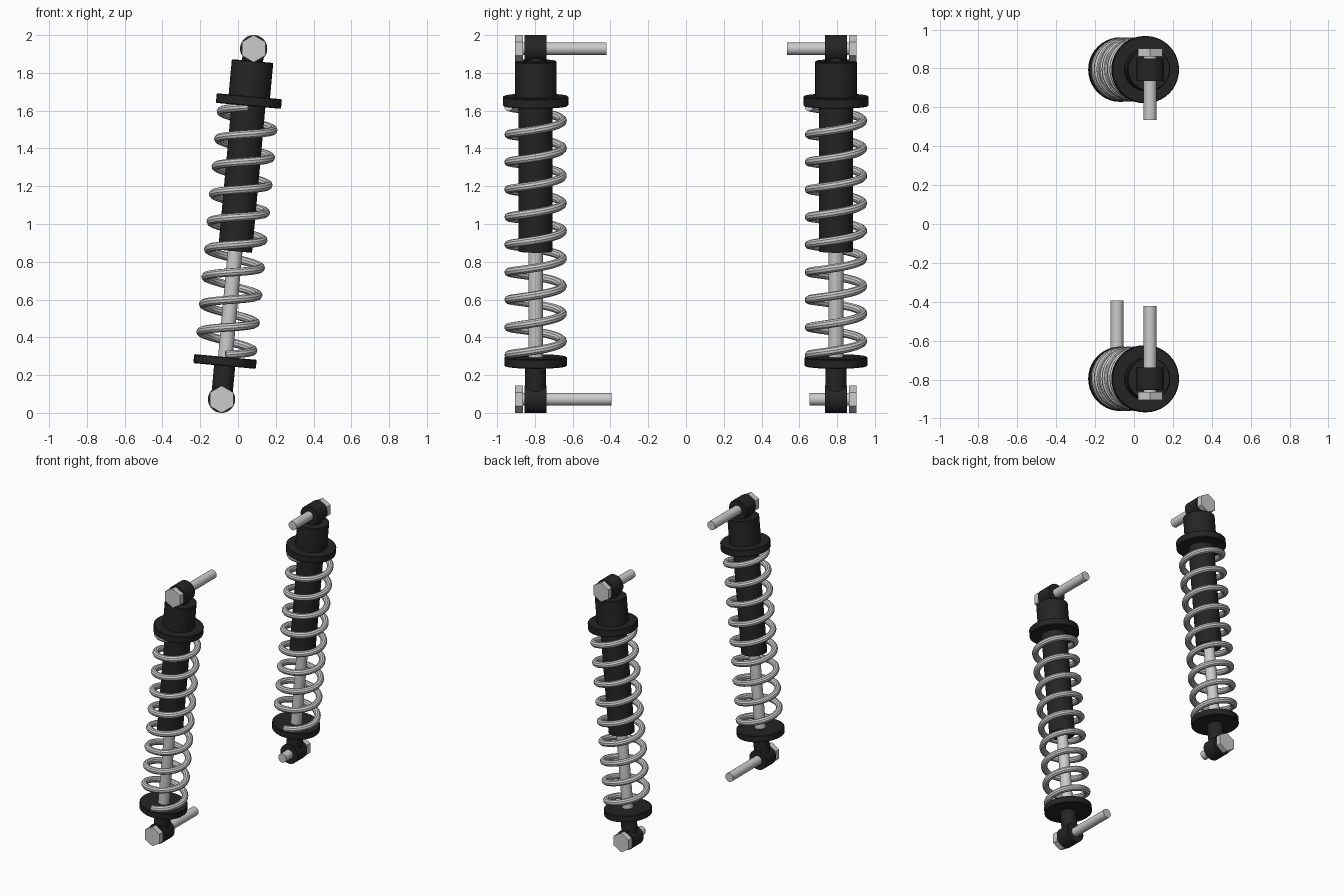
import bpy, math
from mathutils import Matrix, Vector

if "Cube" in bpy.data.objects:
    bpy.data.objects.remove(bpy.data.objects["Cube"])


def material(name, v):
    m = bpy.data.materials.new(name)
    m.diffuse_color = (v, v, v, 1)
    m.use_nodes = True
    m.node_tree.nodes["Principled BSDF"].inputs["Base Color"].default_value = m.diffuse_color
    return m


BLACK = material("black plastic", 0.018)
STEEL = material("steel", 0.6)

BOTTOM = Vector((-0.087, 0, 0.072))   # lower eye centre
TOP = Vector((0.083, 0, 1.928))       # upper eye centre
AXIS = TOP - BOTTOM
LENGTH = AXIS.length
TILT = Matrix.Rotation(math.atan2(AXIS.x, AXIS.z), 4, 'Y')


def finish(ob, name, mat, smooth=True):
    ob.name = name
    ob.data.materials.append(mat)
    if smooth:
        bpy.ops.object.shade_smooth_by_angle(angle=math.radians(35))
    return ob


def axial(name, y, s0, s1, r, mat, bevel=0.0):
    """Cylinder along the tilted damper axis, from distance s0 to s1."""
    bpy.ops.mesh.primitive_cylinder_add(vertices=40, radius=r, depth=s1 - s0)
    ob = bpy.context.object
    ob.matrix_world = (Matrix.Translation(BOTTOM + Vector((0, y, 0))) @ TILT
                       @ Matrix.Translation((0, 0, (s0 + s1) / 2)))
    if bevel:
        b = ob.modifiers.new("edge", 'BEVEL')
        b.width, b.segments = bevel, 1
    return finish(ob, name, mat)


def crosswise(name, centre, y0, y1, r, mat, sides=40):
    """Cylinder parallel to y through the given eye centre."""
    bpy.ops.mesh.primitive_cylinder_add(vertices=sides, radius=r, depth=abs(y1 - y0))
    ob = bpy.context.object
    ob.matrix_world = (Matrix.Translation((centre.x, (y0 + y1) / 2, centre.z))
                       @ Matrix.Rotation(math.pi / 2, 4, 'X'))
    return finish(ob, name, mat, sides > 6)


def spring(name, y):
    """Right-handed coil of nine turns, swept as a round wire."""
    turns, steps, r, s0, pitch = 9, 32, 0.143, 0.236, 0.1465
    cu = bpy.data.curves.new(name, 'CURVE')
    cu.dimensions = '3D'
    cu.bevel_depth, cu.bevel_resolution = 0.0225, 3
    cu.use_fill_caps = True
    sp = cu.splines.new('POLY')
    sp.points.add(turns * steps)
    for i, p in enumerate(sp.points):
        a = -math.pi / 2 + 2 * math.pi * i / steps
        p.co = (r * math.cos(a), r * math.sin(a), s0 + pitch * i / steps, 1)
    ob = bpy.data.objects.new(name, cu)
    bpy.context.collection.objects.link(ob)
    ob.matrix_world = Matrix.Translation(BOTTOM + Vector((0, y, 0))) @ TILT
    bpy.ops.object.select_all(action='DESELECT')
    ob.select_set(True)
    bpy.context.view_layer.objects.active = ob
    bpy.ops.object.convert(target='MESH')
    finish(bpy.context.object, name, STEEL)


def damper(side, y, out, upper_tip, lower_tip):
    # damper body, rod and spring seats
    axial(side + "_lower_stem", y, 0.0, 0.19, 0.056, BLACK)
    axial(side + "_lower_spring_seat", y, 0.177, 0.225, 0.166, BLACK, 0.004)
    axial(side + "_piston_rod", y, 0.2, 0.82, 0.039, STEEL)
    axial(side + "_damper_body", y, 0.787, 1.58, 0.09, BLACK)
    axial(side + "_upper_spring_seat", y, 1.56, 1.611, 0.173, BLACK, 0.004)
    axial(side + "_cap", y, 1.60, 1.798, 0.11, BLACK, 0.004)
    axial(side + "_upper_stem", y, 1.78, LENGTH, 0.056, BLACK)
    spring(side + "_spring", y)
    # mounting eyes with a hex bolt through each
    for level, c, tip in (("upper", TOP, upper_tip), ("lower", BOTTOM, lower_tip)):
        tag = side + "_" + level
        crosswise(tag + "_eye", c, y - 0.058, y + 0.058, 0.072, BLACK)
        crosswise(tag + "_bolt_shaft", c, y + out * 0.08, tip, 0.033, STEEL)
        crosswise(tag + "_bolt_head", c, y + out * 0.068, y + out * 0.109,
                  0.072, STEEL, 6)


damper("front", -0.796, -1, -0.422, -0.394)
damper("back", 0.794, 1, 0.535, 0.655)
